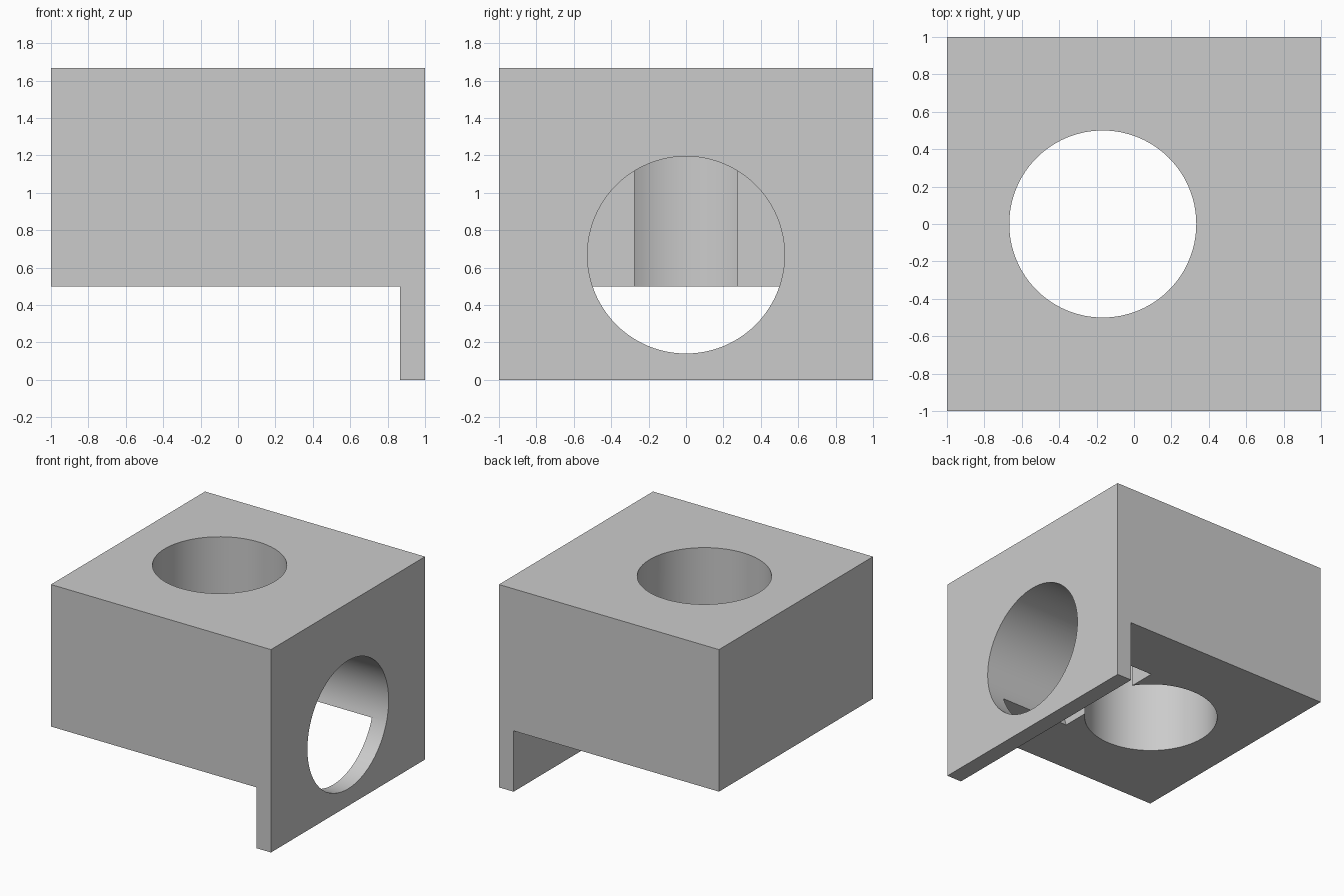
import bpy, bmesh, math

if "Cube" in bpy.data.objects:
    bpy.data.objects.remove(bpy.data.objects["Cube"], do_unlink=True)

grey = bpy.data.materials.new("light_grey")
grey.use_nodes = True
colour = (0.6, 0.6, 0.6, 1)
grey.diffuse_color = colour
grey.node_tree.nodes["Principled BSDF"].inputs["Base Color"].default_value = colour

HEIGHT, LEDGE, FLANGE_X = 1.667, 0.5, 0.867


def extruded_profile(name, outline):
    """Extrude an x-z outline through the full depth."""
    bm = bmesh.new()
    face = bm.faces.new([bm.verts.new((x, -1, z)) for x, z in outline])
    moved = bmesh.ops.extrude_face_region(bm, geom=[face])["geom"]
    verts = [v for v in moved if isinstance(v, bmesh.types.BMVert)]
    bmesh.ops.translate(bm, verts=verts, vec=(0, 2, 0))
    bmesh.ops.recalc_face_normals(bm, faces=bm.faces)
    mesh = bpy.data.meshes.new(name)
    bm.to_mesh(mesh)
    bm.free()
    mesh.materials.append(grey)
    obj = bpy.data.objects.new(name, mesh)
    bpy.context.collection.objects.link(obj)
    return obj


def bore(target, radius, depth, location, rotation=(0, 0, 0)):
    """Cut a round hole and discard the cutter."""
    bpy.ops.mesh.primitive_cylinder_add(vertices=96, radius=radius, depth=depth,
                                        location=location, rotation=rotation)
    cutter = bpy.context.object
    cutter.name = "bore_cutter"
    cutter.hide_render = True
    cutter.data.materials.append(grey)
    bpy.context.view_layer.update()
    mod = target.modifiers.new("bore", "BOOLEAN")
    mod.operation = "DIFFERENCE"
    mod.solver = "EXACT"
    mod.object = cutter
    bpy.context.view_layer.objects.active = target
    bpy.ops.object.modifier_apply(modifier=mod.name)
    bpy.data.objects.remove(cutter, do_unlink=True)


# Block with a thin flange hanging down at its left side
block = extruded_profile("bracket_block", [
    (-1, LEDGE), (FLANGE_X, LEDGE), (FLANGE_X, 0),
    (1, 0), (1, HEIGHT), (-1, HEIGHT)])

# Vertical through hole
bore(block, 0.5, 4, (-0.167, 0, 1))

# Horizontal blind hole, entering through the flange and ending at x = 0.25
bore(block, 0.527, 1, (0.75, 0, 0.668), (0, math.pi / 2, 0))

# Smooth bore walls with sharp rims
bpy.ops.object.select_all(action="DESELECT")
block.select_set(True)
bpy.context.view_layer.objects.active = block
bpy.ops.object.shade_smooth_by_angle(angle=math.radians(30))
